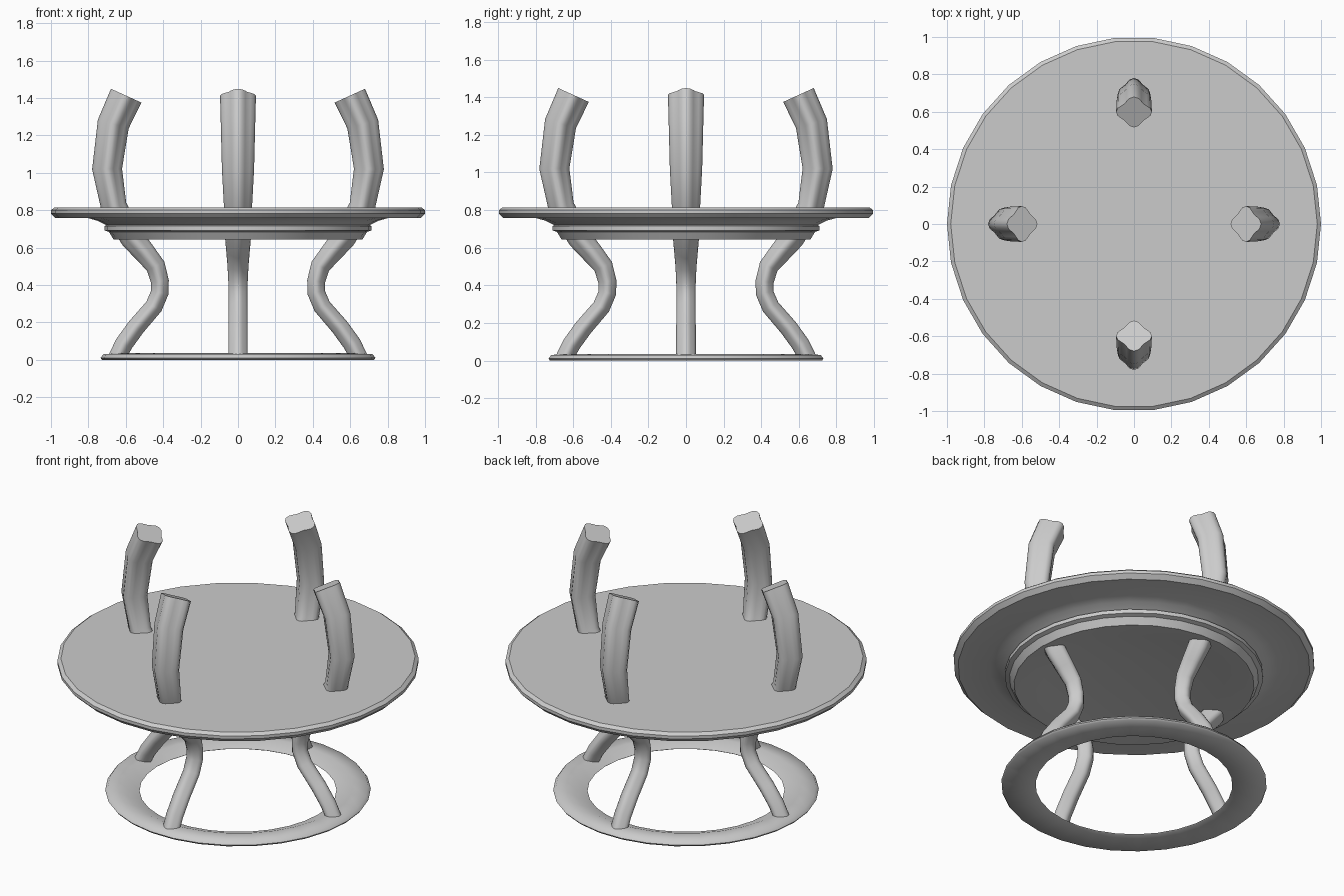
import bpy, bmesh, math
from mathutils import Vector

SIDES = 30

cube = bpy.data.objects.get("Cube")
if cube:
    bpy.data.objects.remove(cube, do_unlink=True)

grey = bpy.data.materials.new("plain grey")
grey.use_nodes = True
colour = (0.6, 0.6, 0.6, 1)
grey.diffuse_color = colour
grey.node_tree.nodes["Principled BSDF"].inputs["Base Color"].default_value = colour


def finish(bm, name, angle):
    """Turn a bmesh into a shaded, coloured object."""
    bmesh.ops.recalc_face_normals(bm, faces=bm.faces)
    mesh = bpy.data.meshes.new(name)
    bm.to_mesh(mesh)
    bm.free()
    mesh.materials.append(grey)
    obj = bpy.data.objects.new(name, mesh)
    bpy.context.collection.objects.link(obj)
    bpy.ops.object.select_all(action="DESELECT")
    obj.select_set(True)
    bpy.context.view_layer.objects.active = obj
    bpy.ops.object.shade_smooth_by_angle(angle=math.radians(angle))
    return obj


def bridge(bm, a, b):
    for i in range(len(a)):
        j = (i + 1) % len(a)
        bm.faces.new((a[i], a[j], b[j], b[i]))


def lathe(name, profile, closed, angle):
    """Revolve (radius, height) points; open profiles get end caps."""
    bm = bmesh.new()
    turns = [2 * math.pi * i / SIDES for i in range(SIDES)]
    rings = [[bm.verts.new((r * math.cos(t), r * math.sin(t), z)) for t in turns]
             for r, z in profile]
    for a, b in zip(rings, rings[1:]):
        bridge(bm, a, b)
    if closed:
        bridge(bm, rings[-1], rings[0])
    else:
        bm.faces.new(rings[0])
        bm.faces.new(rings[-1])
    return finish(bm, name, angle)


def leg(name, heading):
    """Sweep a softly lobed section along a bent path in a radial plane."""
    # radius from centre, height, half width
    path = [(.645, .015, .052), (.61, .085, .052), (.545, .175, .052),
            (.45, .285, .051), (.418, .36, .051), (.418, .42, .052),
            (.44, .5, .056), (.505, .58, .063), (.565, .65, .069),
            (.663, .815, .075), (.70, 1.02, .086), (.667, 1.26, .092),
            (.598, 1.412, .096)]
    out = Vector((math.cos(heading), math.sin(heading), 0))
    side = Vector((-out.y, out.x, 0))
    up = Vector((0, 0, 1))
    points = [out * r + up * z for r, z, _ in path]
    bm = bmesh.new()
    rings = []
    for i, p in enumerate(points):
        before = (p - points[i - 1]).normalized() if i else up
        after = (points[i + 1] - p).normalized() if i + 1 < len(points) else before
        across = side.cross(before + after).normalized()
        width = path[i][2]
        lobe = 1.25 * width
        ring = []
        for k in range(24):
            t = 2 * math.pi * k / 24
            r = width * (1 - lobe + lobe * math.cos(4 * t))
            ring.append(bm.verts.new(p + side * r * math.cos(t)
                                     + across * .93 * r * math.sin(t)))
        rings.append(ring)
    for a, b in zip(rings, rings[1:]):
        bridge(bm, a, b)
    bm.faces.new(rings[0])
    bm.faces.new(rings[-1])
    return finish(bm, name, 50)


# Round top with bevelled rim, stepped collar and shallow hollow underneath
lathe("table_top", [(.98, .815), (1, .8), (1, .782), (.975, .757), (.8, .757),
                    (.75, .743), (.705, .72), (.715, .715), (.715, .692),
                    (.69, .684), (.665, .643), (.655, .643), (.5, .668),
                    (.2, .69)], False, 34)

# Flat foot ring, sloping down towards its opening
lathe("base_ring", [(.728, 0), (.735, .01), (.72, .03), (.63, .035),
                    (.545, .004), (.55, 0)], True, 60)

# Four bent legs passing through the top
for n, name in enumerate(("left_leg", "back_leg", "right_leg", "front_leg")):
    leg(name, n * math.pi / 2)
